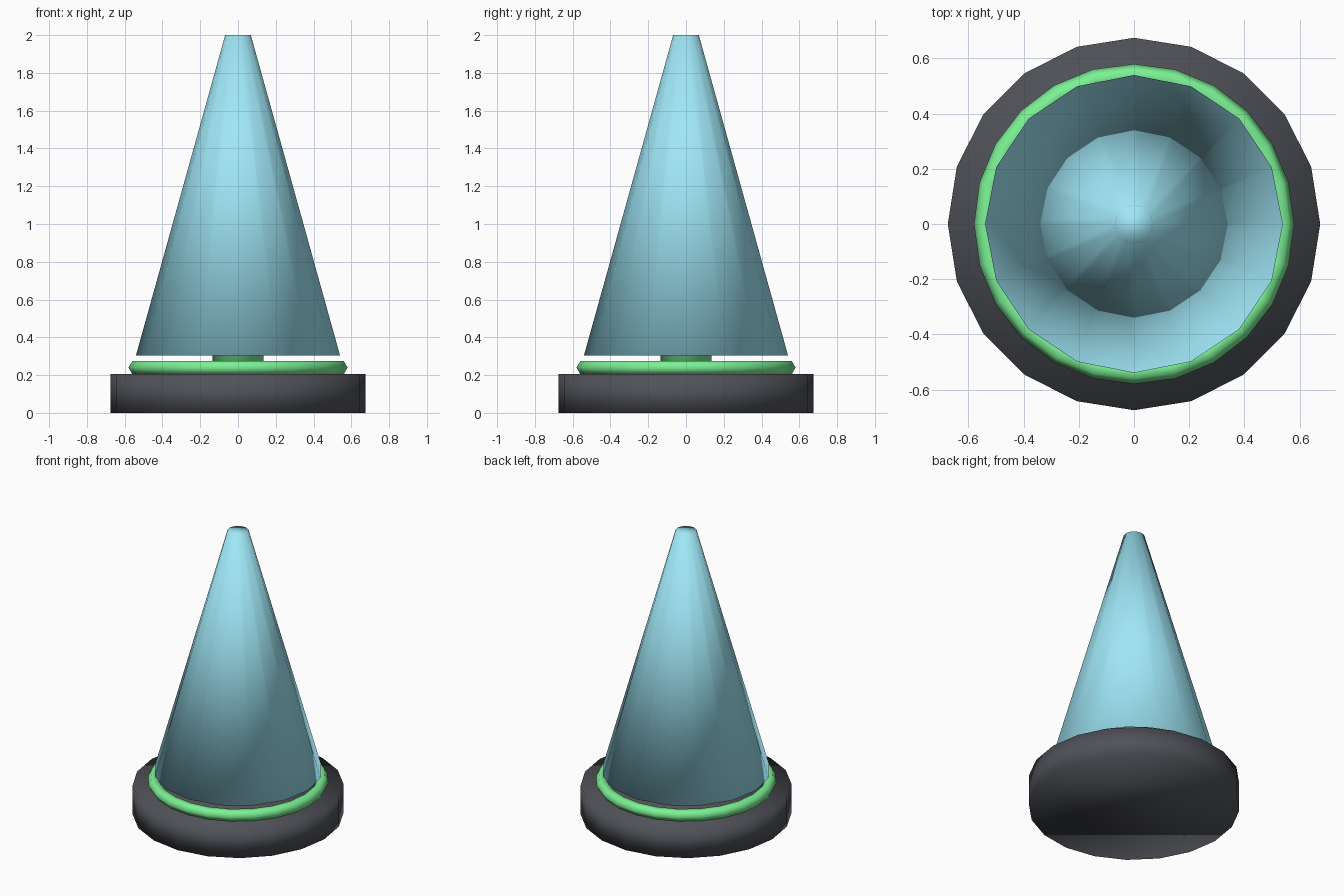
import bpy

if "Cube" in bpy.data.objects:
    bpy.data.objects.remove(bpy.data.objects["Cube"])


def material(name, rgb):
    m = bpy.data.materials.new(name)
    m.diffuse_color = (*rgb, 1.0)
    m.use_nodes = True
    m.node_tree.nodes["Principled BSDF"].inputs["Base Color"].default_value = m.diffuse_color
    return m


def finish(name, mat):
    # The low-poly parts are smooth shaded all over, caps included
    ob = bpy.context.object
    ob.name = name
    ob.data.materials.append(mat)
    for p in ob.data.polygons:
        p.use_smooth = True
    return ob


def frustum(name, mat, sides, r_low, r_high, z_low, z_high):
    bpy.ops.mesh.primitive_cone_add(
        vertices=sides, radius1=r_low, radius2=r_high,
        depth=z_high - z_low, location=(0, 0, (z_low + z_high) / 2))
    return finish(name, mat)


dark = material("dark_metal", (0.08, 0.085, 0.10))
green = material("green_glow", (0.20, 0.88, 0.30))
blue = material("blue_beam", (0.35, 0.80, 0.93))

# Round base
frustum("base", dark, 20, 0.675, 0.675, 0.0, 0.205)

# Ring lying on the base
bpy.ops.mesh.primitive_torus_add(
    major_segments=24, minor_segments=6,
    major_radius=0.54, minor_radius=0.04, location=(0, 0, 0.24))
finish("ring", green)

# Central core rising into the cone
frustum("core", green, 12, 0.135, 0.135, 0.2, 1.0)

# Tall tapering cone
frustum("cone", blue, 16, 0.54, 0.068, 0.305, 2.0)
